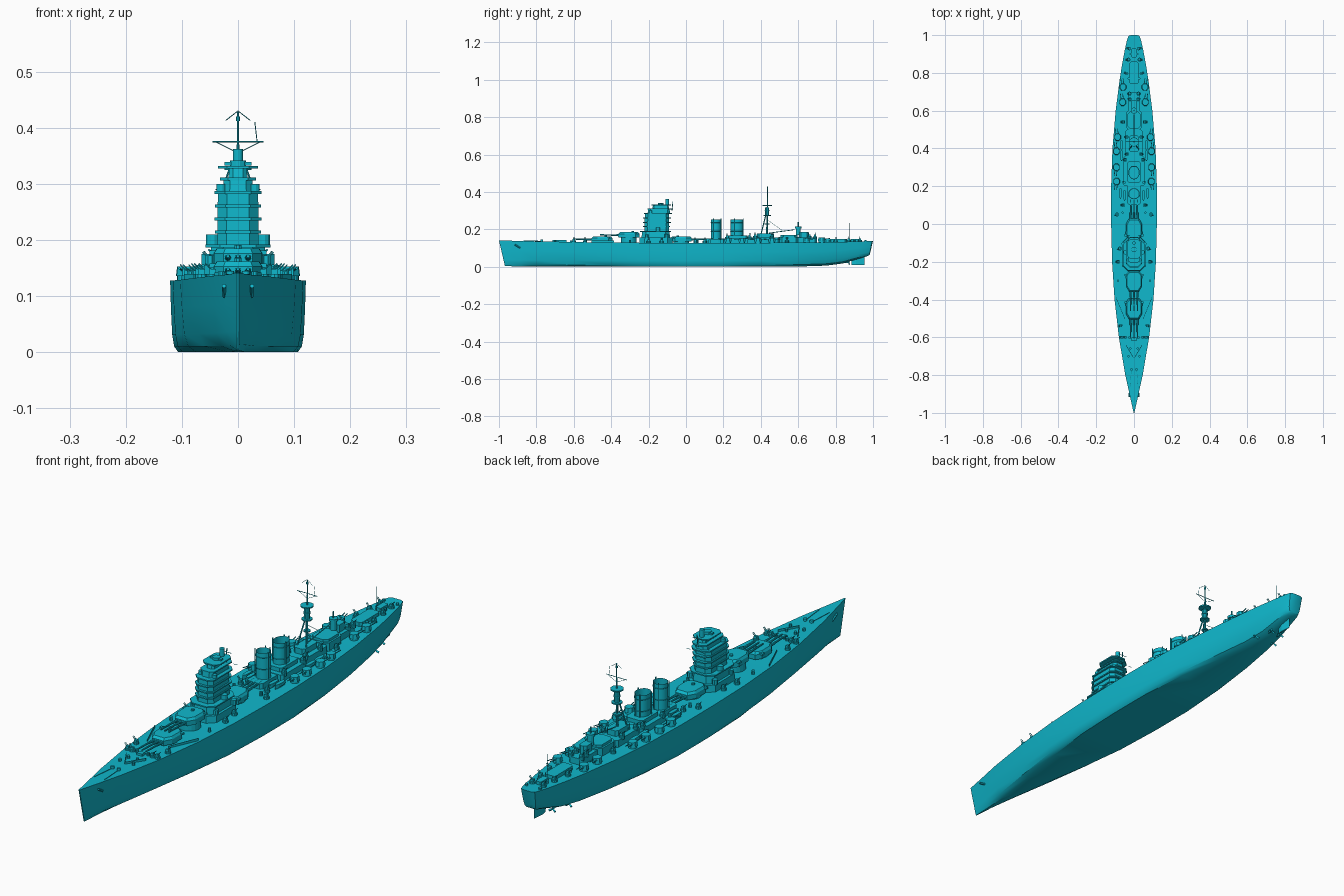
import bpy, bmesh, math
from mathutils import Vector

mat = bpy.data.materials.new("teal_paint")
mat.diffuse_color = (0.005, 0.48, 0.61, 1)

def finish(name, bm, smooth=False):
    bmesh.ops.recalc_face_normals(bm, faces=bm.faces)
    me = bpy.data.meshes.new(name)
    bm.to_mesh(me)
    bm.free()
    ob = bpy.data.objects.new(name, me)
    bpy.context.collection.objects.link(ob)
    me.materials.append(mat)
    if smooth:
        bpy.context.view_layer.objects.active = ob
        ob.select_set(True)
        bpy.ops.object.shade_smooth_by_angle(angle=math.radians(35))
        ob.select_set(False)

def prism(bm, pts, z0, z1, s=1.0):
    """Extrude an outline upward, scaling the top about its centre."""
    cx, cy = (sum(p[i] for p in pts) / len(pts) for i in (0, 1))
    lo = [bm.verts.new((x, y, z0)) for x, y in pts]
    hi = [bm.verts.new((cx + (x - cx) * s, cy + (y - cy) * s, z1)) for x, y in pts]
    bm.faces.new(lo[::-1])
    bm.faces.new(hi)
    for i in range(len(pts)):
        j = (i + 1) % len(pts)
        bm.faces.new((lo[i], lo[j], hi[j], hi[i]))

def ring(x, y, rx, ry=None, n=12):
    ry = ry or rx
    return [(x + rx * math.cos(math.tau * (i + .5) / n),
             y + ry * math.sin(math.tau * (i + .5) / n)) for i in range(n)]

def rect(x, y0, y1, w, c=0.0):
    """Rectangle of half width w with chamfered corners c."""
    if not c:
        return [(x - w, y0), (x + w, y0), (x + w, y1), (x - w, y1)]
    return [(x - w + c, y0), (x + w - c, y0), (x + w, y0 + c), (x + w, y1 - c),
            (x + w - c, y1), (x - w + c, y1), (x - w, y1 - c), (x - w, y0 + c)]

def rod(bm, a, b, r, r2=None, n=6):
    a, b = Vector(a), Vector(b)
    m = (b - a).to_track_quat('Z', 'Y').to_matrix().to_4x4()
    m.translation = (a + b) / 2
    bmesh.ops.create_cone(bm, cap_ends=True, segments=n, radius1=r, radius2=r2 or r,
                          depth=(b - a).length, matrix=m)

# Hull: stations of deck y, keel y, half width, deck z, keel z, bottom fullness
ST = [(-1, -.968, .002, .141, .003, .6), (-.9, -.88, .024, .138, .002, .25), (-.8, -.79, .046, .136, 0, .3),
      (-.6, -.6, .08, .132, 0, .5), (-.4, -.4, .103, .129, 0, .72), (-.2, -.2, .116, .128, 0, .85),
      (0, 0, .121, .128, 0, .88), (.2, .2, .121, .128, 0, .88), (.4, .4, .114, .128, 0, .8),
      (.6, .6, .097, .129, .001, .6), (.75, .75, .078, .131, .006, .4), (.84, .84, .064, .133, .018, .35),
      (.92, .92, .049, .135, .042, .4), (.97, .965, .038, .137, .055, .5), (.995, .98, .03, .138, .062, .55),
      (1, .982, .016, .138, .064, .6)]
SEC = [(0, 1), (.1, .62), (.25, .25), (.5, .08), (1, 0)]
bm = bmesh.new()
rows = []
for yd, yk, w, zd, zk, f in ST:
    half = [(w * (1 - (1 - f) * a), yk + (yd - yk) * t, zk + (zd - zk) * t) for a, t in SEC]
    rows.append([bm.verts.new(p) for p in half] +
                [bm.verts.new((-x, y, z)) for x, y, z in reversed(half)])
for a, b in zip(rows, rows[1:]):
    for i in range(10):
        j = (i + 1) % 10
        bm.faces.new((a[i], a[j], b[j], b[i]))
bm.faces.new(rows[0])
bm.faces.new(rows[-1])
finish("hull", bm, True)

# Rudder, shafts and propellers
bm = bmesh.new()
prism(bm, [(0, .885), (.005, .91), (0, .955), (-.005, .91)], .01, .065)
for s in (-1, 1):
    for x, y in ((.022, .87), (.045, .8)):
        rod(bm, (s * x, y - .14, .03), (s * x, y, .022), .003)
        rod(bm, (s * x, y - .02, .023), (s * x * .9, y - .02, .06), .002)
        for k in range(3):
            a = k * math.tau / 3
            rod(bm, (s * x, y, .022), (s * x + .015 * math.sin(a), y + .003, .022 + .015 * math.cos(a)), .003, .005, 4)
finish("rudder_and_propellers", bm)

# Main gun turrets: centre y, base z, facing
def main_turret(name, y, z, d):
    bm = bmesh.new()
    prism(bm, ring(0, y, .042, n=20), .12, z + .004)
    outline = [(-.026, .055), (.026, .055), (.043, .025), (.044, -.035), (.028, -.056),
               (-.028, -.056), (-.044, -.035), (-.043, .025)]
    pts = [(px, y + d * py) for px, py in outline]
    prism(bm, pts, z + .003, z + .022)
    prism(bm, pts, z + .022, z + .031, .86)
    for s in (-1, 1):
        prism(bm, rect(s * .038, y - d * .035 - .006, y - d * .035 + .006, .013), z + .02, z + .027)
    for x in (-.018, 0, .018):
        rod(bm, (x, y + d * .04, z + .014), (x, y + d * .085, z + .015), .006, .0045, 8)
        rod(bm, (x, y + d * .08, z + .015), (x, y + d * .155, z + .017), .004, .003, 8)
    prism(bm, ring(0, y - d * .02, .007, n=8), z + .03, z + .037)
    finish(name, bm)
main_turret("fore_turret", -.45, .131, -1)
main_turret("raised_fore_turret", -.305, .154, -1)
main_turret("midship_turret", -.025, .131, 1)

# Bridge tower: outline levels of y0, y1, half width, z0, z1, top scale
bm = bmesh.new()
for y0, y1, w, z0, z1, s in ((-.25, -.07, .062, .12, .155, .97), (-.238, -.085, .05, .155, .19, .95),
                             (-.222, -.09, .037, .19, .285, .97), (-.205, -.085, .027, .285, .31, .95),
                             (-.18, -.09, .017, .31, .332, .9)):
    prism(bm, rect(0, y0, y1, w, w * .45), z0, z1, s)
for y0, y1, w, z in ((-.245, -.08, .058, .187), (-.23, -.085, .041, .212), (-.23, -.08, .042, .235),
                     (-.23, -.08, .041, .258), (-.225, -.075, .042, .282), (-.205, -.07, .032, .306),
                     (-.185, -.08, .036, .327)):
    prism(bm, rect(0, y0, y1, w, w * .45), z, z + .005)
prism(bm, ring(0, -.135, .015), .33, .342)
prism(bm, rect(0, -.142, -.128, .024), .333, .339)
prism(bm, ring(0, -.1, .009), .33, .362)
finish("bridge_tower", bm)

bm = bmesh.new()
for s in (-1, 1):
    prism(bm, ring(s * .045, -.15, .012), .19, .21)
    prism(bm, ring(s * .03, -.19, .009), .287, .3)
    rod(bm, (s * .03, -.1, .285), (s * .014, -.1, .33), .0015)
    rod(bm, (s * .022, -.06, .29), (s * .04, -.06, .29), .001, n=4)
    prism(bm, ring(s * .05, -.21, .01, n=8), .155, .172)
    prism(bm, ring(s * .055, -.105, .011, n=8), .155, .175)
rod(bm, (0, -.075, .3), (0, -.07, .35), .002)
rod(bm, (-.02, -.07, .335), (.02, -.07, .335), .0012, n=4)
finish("bridge_directors", bm)

# Midship deckhouses
bm = bmesh.new()
for y0, y1, w, z1 in ((.1, .21, .034, .15), (.2, .36, .056, .152), (.22, .33, .037, .168), (.35, .5, .046, .156),
                      (.38, .47, .025, .178), (.58, .7, .03, .155), (.605, .655, .016, .185), (.74, .86, .024, .147)):
    prism(bm, rect(0, y0, y1, w, .009), .12, z1)
prism(bm, rect(0, .495, .605, .043, .018), .12, .16)
prism(bm, rect(0, .505, .595, .036, .015), .16, .17)
prism(bm, ring(0, .6, .013), .17, .205)
prism(bm, ring(0, .6, .017), .205, .215)
rod(bm, (0, .6, .21), (0, .6, .24), .003)
finish("deckhouses", bm)

# Funnels with open tops and cap bands
for name, y, rx, ry in (("fore_funnel", .16, .028, .027), ("aft_funnel", .272, .028, .034)):
    bm = bmesh.new()
    prism(bm, ring(0, y, rx, ry, 24), .14, .253)
    top = max(bm.faces, key=lambda f: f.calc_center_median().z)
    bmesh.ops.inset_individual(bm, faces=[top], thickness=.004)
    bmesh.ops.translate(bm, verts=top.verts, vec=(0, 0, -.03))
    for s in (-1, 1):
        rod(bm, (s * (rx + .001), y - .012, .15), (s * (rx + .001), y - .012, .258), .0025)
        rod(bm, (s * .01, y + ry, .15), (s * .01, y + ry, .258), .0025)
    for z in (.19, .236):
        a, b = ring(0, y, rx + .001, ry + .001, 24), ring(0, y, rx + .001, ry + .001, 24)[1:]
        for p, q in zip(a, b + a[:1]):
            rod(bm, (*p, z), (*q, z), .001, n=4)
    finish(name, bm, True)

# Tripod mast with platforms, yards and aerials
bm = bmesh.new()
rod(bm, (0, .432, .13), (0, .436, .37), .005, .003, 8)
for s in (-1, 1):
    rod(bm, (s * .025, .395, .15), (0, .43, .29), .003)
    rod(bm, (0, .436, .355), (s * .04, .436, .375), .0008, n=4)
    rod(bm, (s * .022, .436, .413), (0, .436, .43), .0008, n=4)
for z, r in ((.225, .013), (.272, .02), (.297, .014), (.325, .025)):
    prism(bm, ring(0, .434, r, n=10), z, z + .005)
prism(bm, ring(0, .434, .011, n=10), .272, .318)
rod(bm, (0, .436, .36), (0, .436, .428), .0018)
prism(bm, ring(0, .436, .004, n=8), .412, .42)
rod(bm, (-.045, .436, .375), (.045, .436, .375), .0014)
rod(bm, (.03, .436, .41), (.034, .436, .376), .0008, n=4)
rod(bm, (0, .444, .18), (0, .58, .198), .002)
rod(bm, (0, .436, .25), (0, .52, .19), .0008, n=4)
finish("tripod_mast", bm)

# Secondary gun turrets, mirrored
bm = bmesh.new()
for s in (-1, 1):
    for x, y, z, d in ((.06, .645, .13, 1), (.058, .725, .131, 1), (.087, .46, .129, 1),
                       (.093, .385, .129, 1), (.092, .225, .129, -1), (.093, .3, .129, -1)):
        prism(bm, ring(s * x, y, .016, n=12), z - .01, z + .008)
        prism(bm, ring(s * x, y, .019, .021, 8), z + .007, z + .024, .88)
        for k in (-.006, .006):
            rod(bm, (s * x + k, y, z + .016), (s * x + k + s * .006, y + d * .045, z + .02), .002)
finish("secondary_turrets", bm)

# Light guns with tubs and raised barrels, mirrored
bm = bmesh.new()
for s in (-1, 1):
    for x, y, z in ((.065, -.6, .13), (.045, -.6, .13), (.07, -.54, .13), (.085, -.2, .128), (.075, -.13, .128),
                    (.05, .22, .15), (.048, .34, .152), (.038, .37, .155), (.04, .46, .155), (.057, .54, .13),
                    (.022, .66, .155), (.024, .69, .154), (.04, .8, .131), (.03, .87, .133), (.025, .93, .134),
                    (.058, .1, .128), (.09, .05, .128)):
        prism(bm, ring(s * x, y, .011, n=10), z - .005, z + .009)
        prism(bm, rect(s * x, y - .006, y + .006, .006), z + .009, z + .018)
        for k in (-.003, .003):
            rod(bm, (s * x, y + k, z + .014), (s * (x + .013), y + k, z + .028), .0013, n=5)
finish("light_guns", bm)

# Ship's boats on both sides
bm = bmesh.new()
for s in (-1, 1):
    for x, y in ((.072, .16), (.05, .15), (.066, .36), (.066, .415)):
        pts = [(s * x + px, y + py) for px, py in
               ((0, -.03), (.007, -.015), (.008, .01), (.005, .028), (-.005, .028), (-.008, .01), (-.007, -.015))]
        prism(bm, [((p[0] - s * x) * .6 + s * x, p[1]) for p in pts], .126, .133)
        prism(bm, pts, .133, .145)
finish("boats", bm)

# Breakwaters, anchor gear, vents and flagstaffs
bm = bmesh.new()
for s in (-1, 1):
    for a, b, z in (((0, -.715), (s * .042, -.645), .133), ((s * .048, -.505), (s * .096, -.39), .13)):
        prism(bm, [a, (a[0], a[1] + .005), (b[0], b[1] + .005), b], z - .005, z + .009)
    prism(bm, ring(s * .014, -.77, .007), .13, .145)
    rod(bm, (s * .014, -.77, .137), (s * .022, -.87, .139), .0015)
    rod(bm, (s * .025, -.915, .118), (s * .024, -.885, .1), .004)
    for x, y in ((.025, -.6), (.02, -.66), (.03, -.7), (.085, -.3), (.06, .06), (.028, .77), (.018, .9), (.03, .96)):
        prism(bm, ring(s * x, y, .006, n=8), .125, .144)
prism(bm, rect(0, -.62, -.6, .012), .128, .141)
prism(bm, rect(0, .88, .93, .012, .003), .13, .148)
rod(bm, (0, .872, .13), (0, .872, .235), .0014)
finish("deck_fittings", bm)
